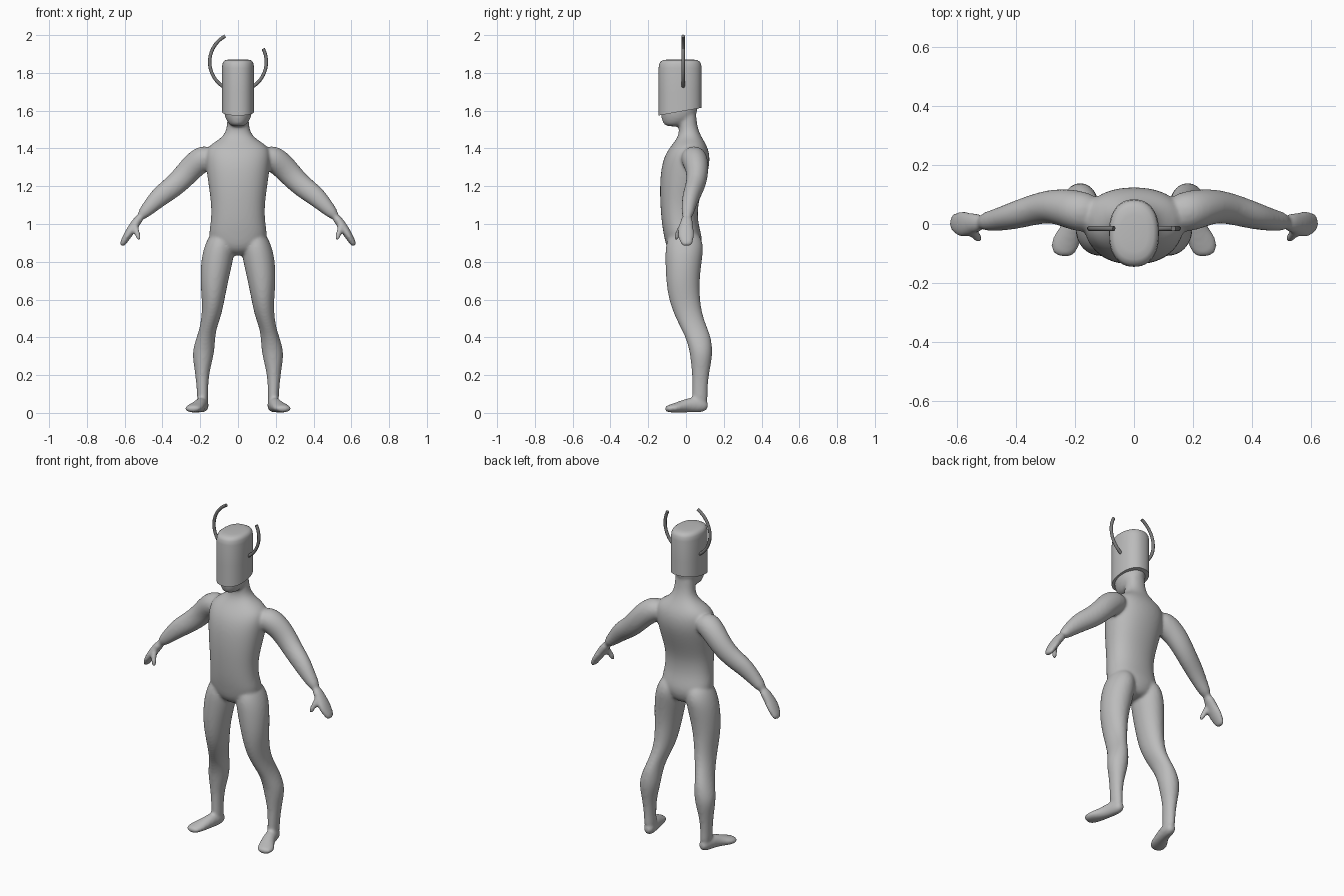
import bpy, bmesh, math
from mathutils import Vector

X, Y, Z = Vector((1, 0, 0)), Vector((0, 1, 0)), Vector((0, 0, 1))


def material(name, grey):
    m = bpy.data.materials.new(name)
    m.diffuse_color = (grey, grey, grey, 1)
    return m


body_grey = material("light grey", 0.5)
horn_grey = material("dark grey", 0.2)


def spow(v, e):
    return math.copysign(abs(v) ** e, v)


def loft(bm, rings, hint=Y, axis=None, side=1, sides=16, power=2.0):
    """Skin rounded rings (x, y, z, half width, half depth); depth runs along hint."""
    pts = [Vector((r[0] * side, r[1], r[2])) for r in rings]
    loops = []
    for i, r in enumerate(rings):
        t = axis or (pts[min(i + 1, len(pts) - 1)] - pts[max(i - 1, 0)]).normalized()
        u = hint.cross(t).normalized()
        v = t.cross(u)
        loop = []
        for k in range(sides):
            a = math.tau * k / sides
            loop.append(bm.verts.new(pts[i] + u * r[3] * spow(math.cos(a), 2 / power)
                                     + v * r[4] * spow(math.sin(a), 2 / power)))
        loops.append(loop)
    faces = [bm.faces.new(loops[0]), bm.faces.new(loops[-1])]
    for a, b in zip(loops, loops[1:]):
        for k in range(sides):
            n = (k + 1) % sides
            faces.append(bm.faces.new((a[k], a[n], b[n], b[k])))
    bmesh.ops.recalc_face_normals(bm, faces=faces)


def upright(profile):
    """Turn (z, front y, back y, half width) rows into rings."""
    return [(0, (f + b) / 2, z, w, (b - f) / 2) for z, f, b, w in profile]


def finish(bm, name, mat):
    me = bpy.data.meshes.new(name)
    bm.to_mesh(me)
    bm.free()
    me.materials.append(mat)
    ob = bpy.data.objects.new(name, me)
    bpy.context.collection.objects.link(ob)
    for o in bpy.context.selected_objects:
        o.select_set(False)
    ob.select_set(True)
    bpy.context.view_layer.objects.active = ob
    return ob


# Torso and neck
torso = [(0.83, -0.06, 0.05, 0.05), (0.87, -0.105, 0.08, 0.125),
         (0.93, -0.117, 0.09, 0.163), (1.0, -0.13, 0.065, 0.146),
         (1.1, -0.138, 0.062, 0.143), (1.2, -0.141, 0.095, 0.158),
         (1.3, -0.134, 0.127, 0.172), (1.37, -0.112, 0.128, 0.178),
         (1.415, -0.08, 0.112, 0.16), (1.45, -0.05, 0.09, 0.095),
         (1.49, -0.035, 0.068, 0.062), (1.55, -0.045, 0.055, 0.058),
         (1.62, -0.05, 0.055, 0.055)]

# Chin and head inside the helmet
head = [(1.515, -0.11, -0.02, 0.035), (1.54, -0.127, 0.03, 0.058),
        (1.58, -0.136, 0.058, 0.076), (1.63, -0.136, 0.07, 0.078),
        (1.72, -0.11, 0.05, 0.06)]

# Leg from hip to ankle
leg = [(0.085, -0.01, 0.97, 0.05, 0.065), (0.094, -0.006, 0.90, 0.08, 0.104),
       (0.109, -0.012, 0.82, 0.088, 0.1), (0.126, -0.018, 0.70, 0.076, 0.09),
       (0.131, -0.009, 0.60, 0.061, 0.084), (0.139, 0.012, 0.52, 0.053, 0.076),
       (0.158, 0.042, 0.45, 0.046, 0.072), (0.17, 0.065, 0.40, 0.05, 0.069),
       (0.183, 0.08, 0.33, 0.06, 0.062), (0.187, 0.08, 0.27, 0.051, 0.056),
       (0.19, 0.077, 0.20, 0.036, 0.044), (0.188, 0.072, 0.10, 0.029, 0.041),
       (0.185, 0.075, 0.04, 0.031, 0.043)]

# Foot from heel to toes
foot = [(0.18, 0.118, 0.032, 0.022, 0.022), (0.185, 0.08, 0.042, 0.033, 0.041),
        (0.195, 0.03, 0.043, 0.034, 0.042), (0.21, -0.02, 0.034, 0.039, 0.033),
        (0.231, -0.06, 0.026, 0.05, 0.025), (0.243, -0.092, 0.022, 0.044, 0.02),
        (0.246, -0.111, 0.02, 0.024, 0.012)]

# Arm from shoulder to wrist
arm = [(0.12, 0.03, 1.365, 0.05, 0.06), (0.185, 0.043, 1.35, 0.073, 0.072),
       (0.24, 0.057, 1.305, 0.068, 0.064), (0.288, 0.06, 1.25, 0.064, 0.057),
       (0.345, 0.047, 1.195, 0.059, 0.052), (0.41, 0.027, 1.15, 0.056, 0.047),
       (0.47, 0.012, 1.088, 0.041, 0.038), (0.525, 0.005, 1.03, 0.025, 0.03)]

# Hand and thumb
hand = [(0.51, 0.005, 1.045, 0.025, 0.03), (0.55, 0.002, 0.995, 0.024, 0.036),
        (0.575, -0.002, 0.955, 0.024, 0.047), (0.60, 0.002, 0.915, 0.019, 0.04),
        (0.618, 0.008, 0.882, 0.014, 0.028)]
thumb = [(0.55, -0.01, 1.01, 0.016, 0.017), (0.536, -0.04, 0.958, 0.016, 0.017),
         (0.521, -0.056, 0.91, 0.013, 0.013)]

# All body parts fused into one smooth skin
bm = bmesh.new()
loft(bm, upright(torso), axis=Z, power=2.25)
loft(bm, upright(head), axis=Z)
for s in (1, -1):
    loft(bm, leg, axis=Z, side=s)
    loft(bm, foot, hint=Z, side=s)
    for limb in (arm, hand, thumb):
        loft(bm, limb, side=s)
body = finish(bm, "body", body_grey)
sub = body.modifiers.new("round", 'SUBSURF')
sub.levels = sub.render_levels = 2
rem = body.modifiers.new("fuse", 'REMESH')
rem.mode, rem.voxel_size, rem.use_smooth_shade = 'VOXEL', 0.008, True
smooth = body.modifiers.new("soften", 'SMOOTH')
smooth.factor, smooth.iterations = 0.5, 8

# Tall helmet with a domed top and a rim rising toward the back
bm = bmesh.new()
helmet = [(1.595, 1), (1.70, 1), (1.825, 1), (1.848, 0.97), (1.86, 0.91),
          (1.868, 0.78), (1.871, 0.55), (1.872, 0.2)]
loft(bm, [(0, -0.031, z, 0.085 * k, 0.114 * k) for z, k in helmet],
     axis=Z, sides=48, power=2.3)
for v in bm.verts:
    if v.co.z < 1.6:
        v.co.z += 0.18 * (v.co.y + 0.031)
finish(bm, "helmet", body_grey)
bpy.ops.object.shade_smooth_by_angle(angle=math.radians(40))

# Curved horns, one longer than the other
for name, s, end in (("long_horn", -1, 62), ("short_horn", 1, 27)):
    bm = bmesh.new()
    arc = []
    for i in range(21):
        a = math.radians(-61 + (end + 61) * i / 20)
        arc.append((-0.005 + 0.155 * math.cos(a), -0.015,
                    1.858 + 0.155 * math.sin(a), 0.009, 0.009))
    loft(bm, arc, side=s, sides=12)
    finish(bm, name, horn_grey)
    bpy.ops.object.shade_smooth_by_angle(angle=math.radians(40))
